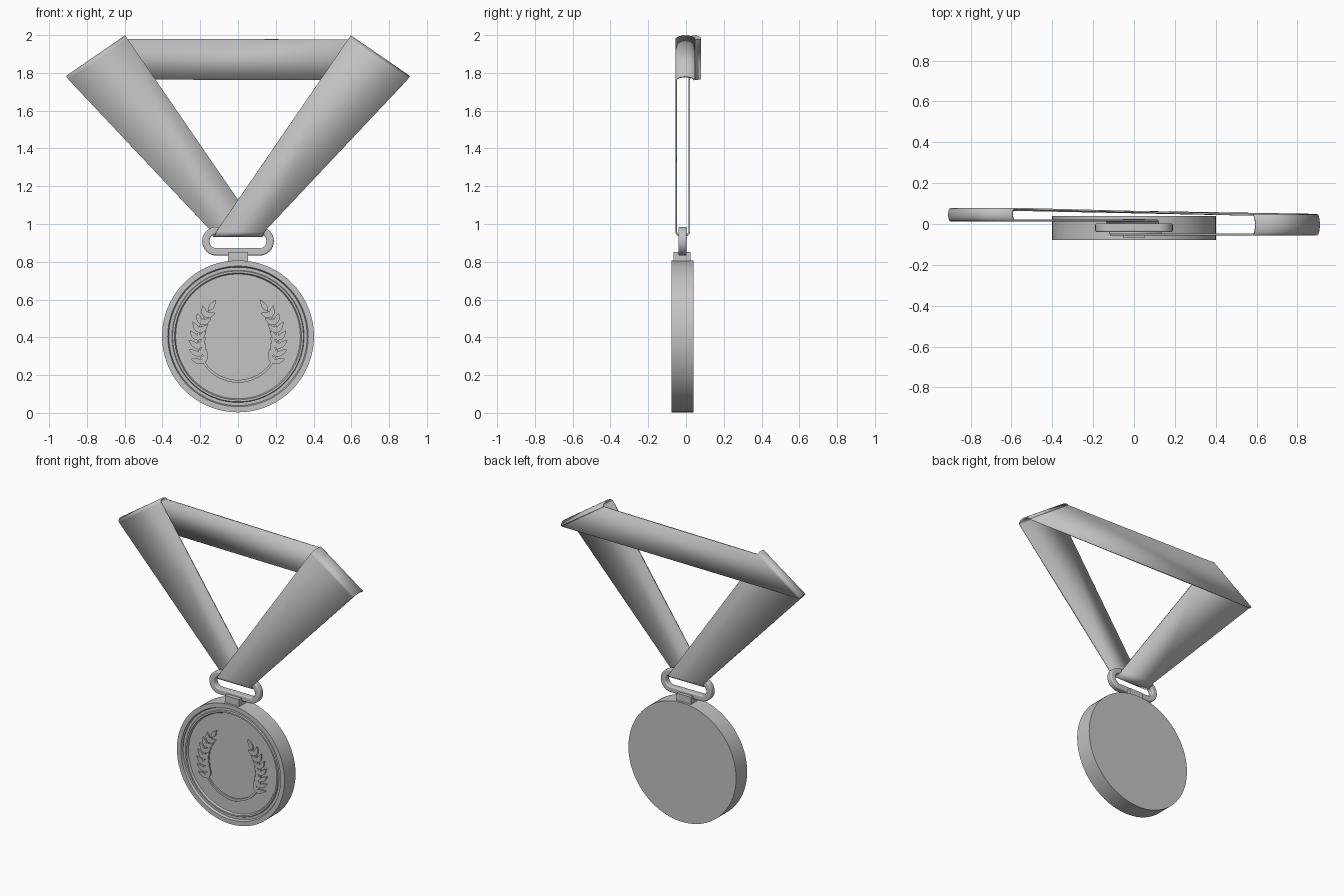
import bpy
import bmesh
from math import sin, cos, pi, atan2
from mathutils import Vector

if "Cube" in bpy.data.objects:
    bpy.data.objects.remove(bpy.data.objects["Cube"])

grey = bpy.data.materials.new("plain_grey")
grey.use_nodes = True
tone = (0.55, 0.55, 0.55, 1)
grey.diffuse_color = tone
grey.node_tree.nodes["Principled BSDF"].inputs["Base Color"].default_value = tone


def finish(name, bm, fix=True):
    """Turn a bmesh into a smooth-by-angle object."""
    if fix:
        bmesh.ops.recalc_face_normals(bm, faces=bm.faces)
    mesh = bpy.data.meshes.new(name)
    bm.to_mesh(mesh)
    bm.free()
    mesh.materials.append(grey)
    obj = bpy.data.objects.new(name, mesh)
    bpy.context.collection.objects.link(obj)
    bpy.ops.object.select_all(action='DESELECT')
    obj.select_set(True)
    bpy.context.view_layer.objects.active = obj
    bpy.ops.object.shade_smooth_by_angle(angle=pi / 5)
    return obj


def bridge(bm, ring_a, ring_b):
    n = len(ring_a)
    for i in range(n):
        j = (i + 1) % n
        bm.faces.new((ring_a[i], ring_a[j], ring_b[j], ring_b[i]))


# Medal disc: lathed about the front-back axis, with rim, groove and inner ring
CENTRE, SEGS, FIELD = 0.405, 96, -0.057
profile = [(0.402, 0.04), (0.402, -0.078), (0.372, -0.078), (0.366, -0.062),
           (0.35, -0.062), (0.346, -0.07), (0.336, -0.07), (0.33, FIELD)]
bm = bmesh.new()
rings = [[bm.verts.new((r * cos(2 * pi * i / SEGS), y, CENTRE + r * sin(2 * pi * i / SEGS)))
          for i in range(SEGS)] for r, y in profile]
for a, b in zip(rings, rings[1:]):
    bridge(bm, a, b)
bm.faces.new(rings[0])
bm.faces.new(rings[-1])
finish("medal_disc", bm)


# Laurel relief: raised lens-shaped leaves and a curved stem on each side
def raised(bm, outline):
    low = [bm.verts.new((x, FIELD + 0.004, z)) for x, z in outline]
    high = [bm.verts.new((x, FIELD - 0.01, z)) for x, z in outline]
    bridge(bm, low, high)
    bm.faces.new(high)
    bm.faces.new(low)


def leaf(bm, base, angle, length, width):
    along = Vector((cos(angle), sin(angle)))
    side = Vector((-along.y, along.x))
    steps = 6
    up = [base + along * length * i / steps + side * width * sin(pi * (i / steps) ** 0.8)
          for i in range(steps + 1)]
    down = [base + along * length * i / steps - side * width * sin(pi * (i / steps) ** 0.8)
            for i in range(steps - 1, 0, -1)]
    raised(bm, up + down)


def bezier(t):
    p = [Vector(v) for v in ((0.03, 0.165), (-0.21, 0.16), (-0.27, 0.4), (-0.155, 0.54))]
    s = 1 - t
    return p[0] * s**3 + p[1] * 3 * s * s * t + p[2] * 3 * s * t * t + p[3] * t**3


def laurel(name, flip):
    bm = bmesh.new()
    left, right = [], []
    for i in range(25):
        t = i / 24
        d = (bezier(min(t + 0.01, 1)) - bezier(t - 0.01)).normalized()
        n = Vector((-d.y, d.x)) * (0.008 - 0.004 * t)
        left.append(bezier(t) + n)
        right.append(bezier(t) - n)
    raised(bm, left + right[::-1])
    for i in range(7):
        t = 0.42 + 0.085 * i
        d = bezier(t + 0.01) - bezier(t - 0.01)
        heading = atan2(d.y, d.x)
        size = 0.078 - 0.003 * i
        leaf(bm, bezier(t), heading + 0.7, size, 0.014)
        leaf(bm, bezier(t), heading - 0.7, size, 0.014)
    leaf(bm, bezier(1), 1.0, 0.07, 0.014)
    for v in bm.verts:
        v.co.x *= flip
    finish(name, bm)


laurel("laurel_right", 1)
laurel("laurel_left", -1)

# Small block joining disc and loop
bm = bmesh.new()
bmesh.ops.create_cube(bm, size=1)
bmesh.ops.scale(bm, vec=(0.106, 0.09, 0.07), verts=bm.verts)
bmesh.ops.translate(bm, vec=(0, -0.02, 0.818), verts=bm.verts)
finish("hanger_block", bm)

# Stadium-shaped loop with a square section and softened edges
bm = bmesh.new()
rings = []
for r, y in ((0.076, -0.04), (0.076, 0.003), (0.037, 0.003), (0.037, -0.04)):
    ring = []
    for end in (0, 1):
        for i in range(17):
            a = -pi / 2 + pi * i / 16 + pi * end
            ring.append(bm.verts.new(((0.114 if end == 0 else -0.114) + r * cos(a),
                                      y, 0.909 + r * sin(a))))
    rings.append(ring)
for i in range(4):
    bridge(bm, rings[i], rings[(i + 1) % 4])
loop = finish("hanger_loop", bm)
bevel = loop.modifiers.new("soft_edges", 'BEVEL')
bevel.width = 0.008
bevel.segments = 3
bevel.angle_limit = pi / 4


# Ribbon: one strip folded at both shoulders and through the loop
def fold(start, end, y0, y1, outward, bulge):
    """Pairs of edge points turning from depth y0 to y1 around a fold line."""
    pairs = []
    for i in range(13):
        t = i / 12
        y = (y0 + y1) / 2 + (y0 - y1) / 2 * cos(pi * t)
        back = bulge * (1 - sin(pi * t))
        pair = []
        for p, q in zip(start, end):
            flat = Vector(p).lerp(Vector(q), t) - Vector(outward) * back
            pair.append((flat.x, y, flat.y))
        pairs.append(pair)
    return pairs


TOP, TIP = (0.595, 1.995), (0.908, 1.78)
right_edge = (TOP, TIP)
left_edge = ((-TIP[0], TIP[1]), (-TOP[0], TOP[1]))
pairs = fold(right_edge, right_edge, 0.045, -0.052, (0.57, 0.82), 0.022)
pairs += fold(((-0.115, 0.935), (0.14, 0.935)), ((-0.14, 0.935), (0.115, 0.935)),
              -0.052, 0.017, (0, -1), 0.025)
pairs += fold(left_edge, left_edge, 0.017, 0.075, (-0.57, 0.82), 0.018)
pairs.append(pairs[0][::-1])
bm = bmesh.new()
strip = [[bm.verts.new(p) for p in pair] for pair in pairs]
for (a, b), (c, d) in zip(strip, strip[1:]):
    bm.faces.new((a, b, d, c))
ribbon = finish("ribbon", bm, fix=False)
solid = ribbon.modifiers.new("thickness", 'SOLIDIFY')
solid.thickness = 0.009
solid.offset = 0
